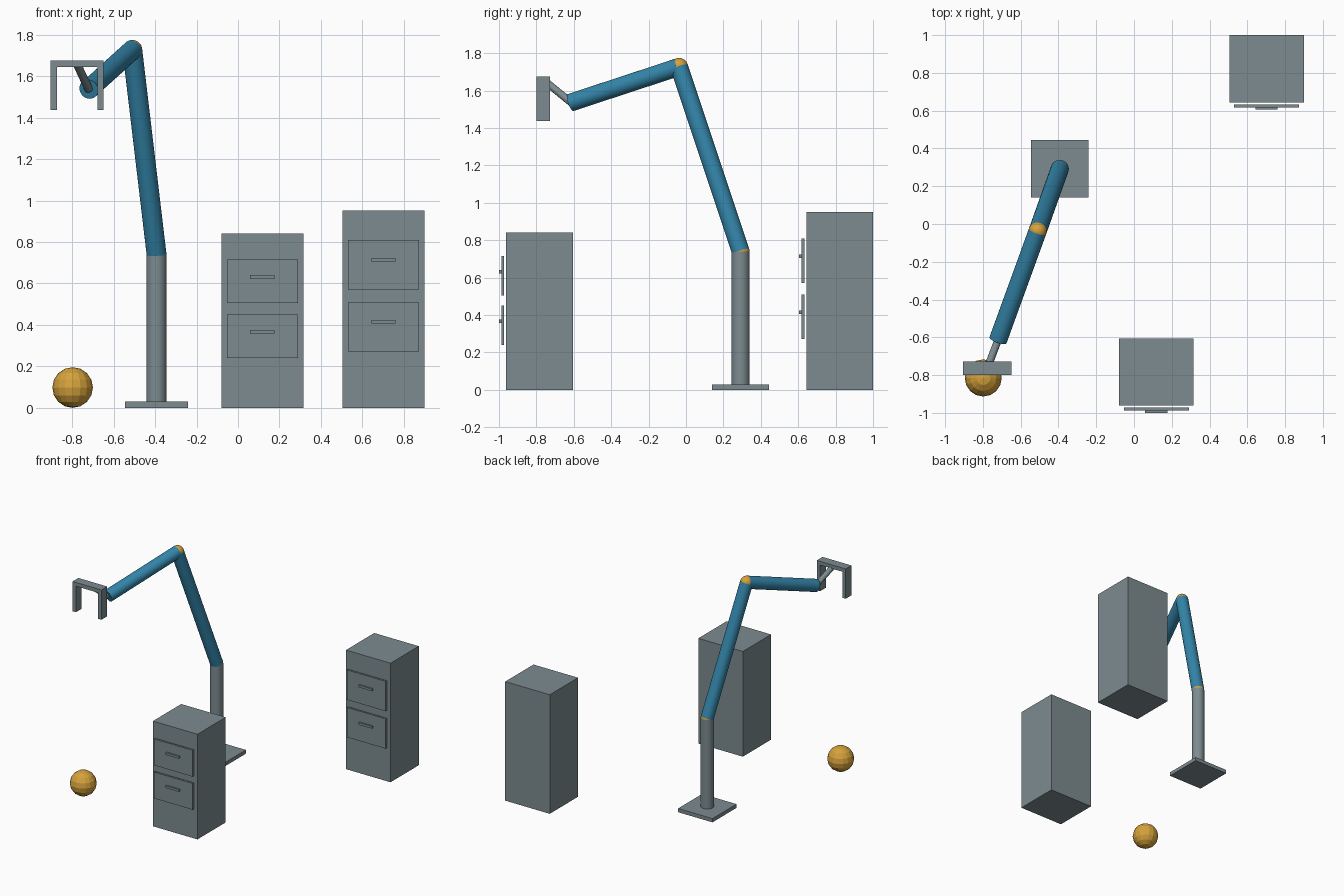
import bpy
from mathutils import Vector

if "Cube" in bpy.data.objects:
    bpy.data.objects.remove(bpy.data.objects["Cube"])


def material(name, rgb):
    m = bpy.data.materials.new(name)
    m.diffuse_color = (*rgb, 1)
    m.use_nodes = True
    m.node_tree.nodes["Principled BSDF"].inputs["Base Color"].default_value = m.diffuse_color
    return m


GREY = material("steel_grey", (0.205, 0.26, 0.28))
BLUE = material("arm_blue", (0.034, 0.235, 0.40))
GOLD = material("gold", (0.67, 0.36, 0.045))


def finish(name, mat):
    ob = bpy.context.object
    ob.name = name
    ob.data.materials.append(mat)
    return ob


def box(name, lo, hi, mat=GREY):
    lo, hi = Vector(lo), Vector(hi)
    bpy.ops.mesh.primitive_cube_add(size=1, location=(lo + hi) / 2)
    ob = finish(name, mat)
    ob.scale = hi - lo
    return ob


def rod(name, a, b, r, mat):
    a, b = Vector(a), Vector(b)
    bpy.ops.mesh.primitive_cylinder_add(vertices=24, radius=r, depth=(b - a).length,
                                        location=(a + b) / 2)
    ob = finish(name, mat)
    ob.rotation_euler = (b - a).to_track_quat('Z', 'Y').to_euler()
    bpy.ops.object.shade_smooth_by_angle()
    return ob


def ball(name, c, r, seg, rings, smooth):
    bpy.ops.mesh.primitive_uv_sphere_add(segments=seg, ring_count=rings, radius=r, location=c)
    ob = finish(name, GOLD)
    if smooth:
        bpy.ops.object.shade_smooth()
    return ob


# Robot arm: plate, column, joints and links
R = 0.048
bx, by = -0.393, 0.292
shoulder = (bx, by, 0.74)
elbow = (-0.51, -0.037, 1.727)
wrist = (-0.72, -0.615, 1.537)
box("base_plate", (bx - 0.152, by - 0.152, 0), (bx + 0.152, by + 0.152, 0.03))
rod("column", (bx, by, 0.02), shoulder, R, GREY)
rod("upper_arm", shoulder, elbow, R, BLUE)
rod("forearm", elbow, wrist, R, BLUE)
ball("shoulder_joint", shoulder, R, 24, 12, True)
ball("elbow_joint", elbow, R, 24, 12, True)
rod("wrist_link", wrist, (-0.776, -0.762, 1.657), 0.02, GREY)

# Gripper: palm and two fingers
gx, g0, g1 = -0.776, -0.8, -0.727
box("gripper_palm", (gx - 0.128, g0, 1.645), (gx + 0.128, g1, 1.675))
for side, x in (("left", gx - 0.128), ("right", gx + 0.098)):
    box("gripper_finger_" + side, (x, g0, 1.437), (x + 0.03, g1, 1.645))

# Ball on the floor
ball("floor_ball", (-0.798, -0.815, 0.098), 0.098, 16, 8, False)


# Cabinets with two drawers each; yf is the front of the body
def cabinet(name, cx, yf, h):
    box(name + "_body", (cx - 0.197, yf, 0), (cx + 0.197, yf + 0.357, h))
    for label, f in (("lower", 0.41), ("upper", 0.725)):
        z = f * h
        box(f"{name}_{label}_drawer", (cx - 0.172, yf - 0.025, z - 0.125 * h),
            (cx + 0.172, yf - 0.01, z + 0.125 * h))
        zh = z + 0.026 * h
        box(f"{name}_{label}_handle", (cx - 0.059, yf - 0.038, zh - 0.009),
            (cx + 0.059, yf - 0.025, zh + 0.009))


cabinet("short_cabinet", 0.118, -0.962, 0.841)
cabinet("tall_cabinet", 0.702, 0.643, 0.952)
